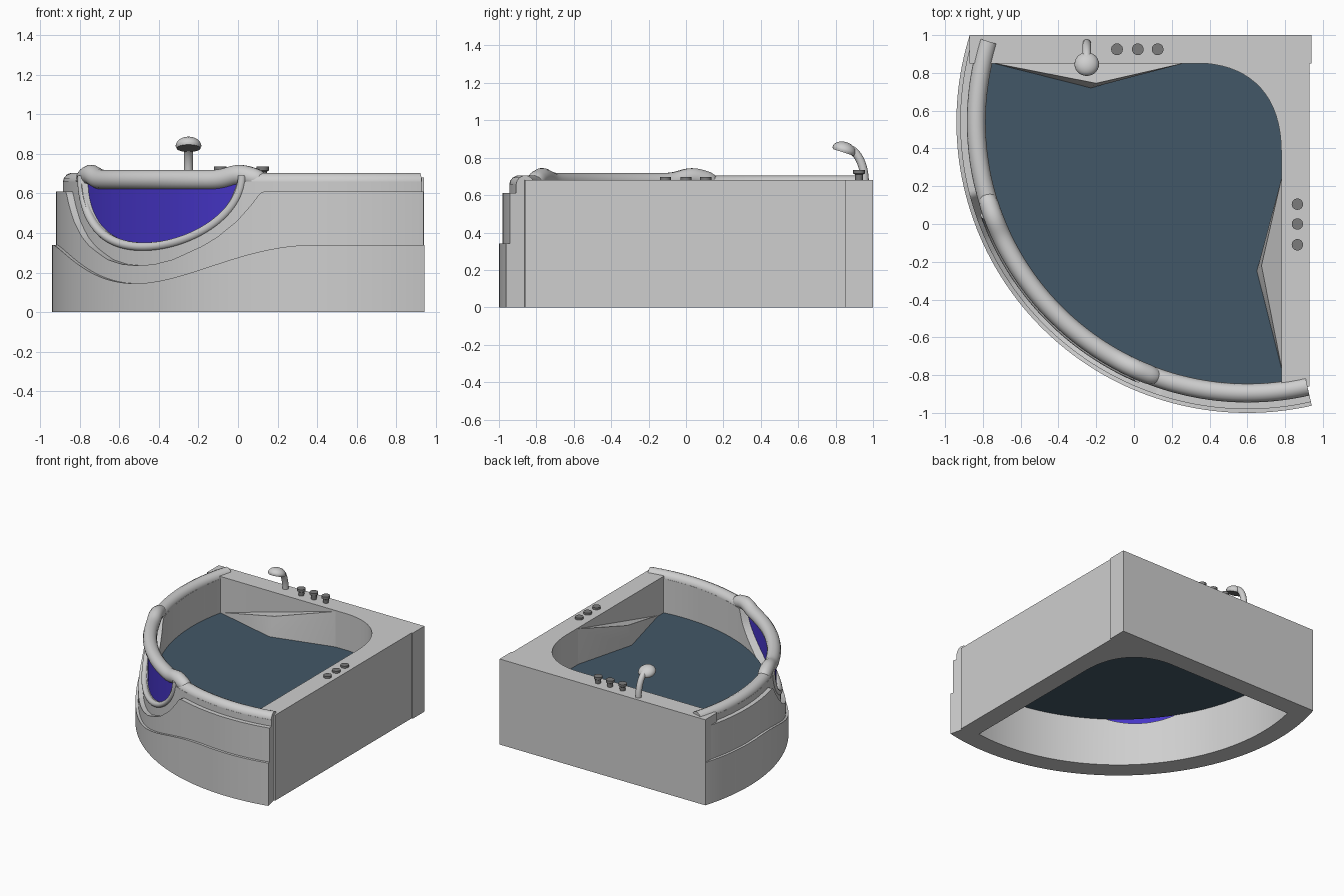
import bpy, bmesh
from math import sin, cos, pi, radians, sqrt, exp
from mathutils import Matrix, Vector

if "Cube" in bpy.data.objects:
    bpy.data.objects.remove(bpy.data.objects["Cube"], do_unlink=True)

CX, CY = 0.6, 0.54            # centre of the curved front
A0, A1, MID = 162.7, 282.8, 223.2
WATER, DECK = 0.39, 0.68


def material(name, rgb):
    m = bpy.data.materials.new(name)
    m.use_nodes = True
    m.diffuse_color = (*rgb, 1)
    m.node_tree.nodes["Principled BSDF"].inputs["Base Color"].default_value = (*rgb, 1)
    return m


SHELL = material("shell grey", (0.62, 0.62, 0.62))
DARK = material("dark fittings", (0.2, 0.2, 0.2))
WATER_MAT = material("water slate", (0.055, 0.095, 0.135))
BLUE = material("window blue", (0.06, 0.035, 0.56))


def smooth(ob):
    bpy.ops.object.select_all(action="DESELECT")
    ob.select_set(True)
    bpy.context.view_layer.objects.active = ob
    bpy.ops.object.shade_smooth_by_angle(angle=radians(35))


def finish(name, bm, *mats):
    bmesh.ops.recalc_face_normals(bm, faces=bm.faces)
    me = bpy.data.meshes.new(name)
    bm.to_mesh(me)
    bm.free()
    ob = bpy.data.objects.new(name, me)
    bpy.context.collection.objects.link(ob)
    for m in mats:
        me.materials.append(m)
    smooth(ob)
    return ob


def polar(r, deg, z=0.0):
    a = radians(deg)
    return Vector((CX + r * cos(a), CY + r * sin(a), z))


def arc_panel(name, r_in, r_out, low, high, mat, a0=A0, a1=A1, n=180):
    """Curved slab whose lower and upper edges follow functions of the angle."""
    bm = bmesh.new()
    rings = []
    for i in range(n + 1):
        a = a0 + (a1 - a0) * i / n
        d = abs(a - MID)
        lo, hi = low(d), high(d)
        rings.append([bm.verts.new(polar(r, a, z)) for r, z in
                      ((r_in, lo), (r_out, lo), (r_out, hi), (r_in, hi))])
    for p, q in zip(rings, rings[1:]):
        for k in range(4):
            j = (k + 1) % 4
            bm.faces.new((p[k], p[j], q[j], q[k]))
    bm.faces.new(rings[0])
    bm.faces.new(rings[-1])
    return finish(name, bm, mat)


def prism(name, outline, z0, z1, mat):
    bm = bmesh.new()
    face = bm.faces.new([bm.verts.new((x, y, z0)) for x, y in outline])
    top = bmesh.ops.extrude_face_region(bm, geom=[face])["geom"]
    bmesh.ops.translate(bm, vec=(0, 0, z1 - z0),
                        verts=[v for v in top if isinstance(v, bmesh.types.BMVert)])
    return finish(name, bm, mat)


def tube(name, points, radius, mat, radii=None):
    cu = bpy.data.curves.new(name, "CURVE")
    cu.dimensions = "3D"
    cu.bevel_depth, cu.bevel_resolution, cu.use_fill_caps = radius, 5, True
    sp = cu.splines.new("POLY")
    sp.points.add(len(points) - 1)
    for i, (pt, co) in enumerate(zip(sp.points, points)):
        pt.co = (*co, 1)
        pt.radius = radii[i] if radii else 1
    cu.materials.append(mat)
    ob = bpy.data.objects.new(name, cu)
    bpy.context.collection.objects.link(ob)
    bpy.ops.object.select_all(action="DESELECT")
    ob.select_set(True)
    bpy.context.view_layer.objects.active = ob
    bpy.ops.object.convert(target="MESH")
    smooth(bpy.context.object)


def lathe(name, profile, loc, tilt, *mats, base_index=0):
    bm = bmesh.new()
    vs = [bm.verts.new((r, 0, z)) for r, z in profile]
    es = [bm.edges.new(p) for p in zip(vs, vs[1:])]
    bmesh.ops.spin(bm, geom=vs + es, axis=(0, 0, 1), cent=(0, 0, 0),
                   angle=2 * pi, steps=28)
    bmesh.ops.remove_doubles(bm, verts=bm.verts, dist=1e-5)
    for f in bm.faces:
        if max(v.co.z for v in f.verts) < 0.001:
            f.material_index = base_index
    bm.transform(Matrix.Translation(loc) @ Matrix.Rotation(radians(tilt), 4, "X"))
    return finish(name, bm, *mats)


# Edge curves of the front layers, by angle from the window's middle
PANEL_EDGE = [(0, .235), (4.5, .242), (9, .265), (12.6, .30), (16, .335), (19.2, .38),
              (23.3, .46), (26.2, .54), (28, .60), (28.6, .61), (90, .61)]


def panel_edge(d):
    for (d0, z0), (d1, z1) in zip(PANEL_EDGE, PANEL_EDGE[1:]):
        if d <= d1:
            return z0 + (z1 - z0) * (d - d0) / (d1 - d0)
    return z1


def skirt_edge(d):
    return 0.145 + 0.195 * (1 - cos(pi * min(d / 39, 1))) / 2


def window_edge(d):
    return DECK - 0.335 * sqrt(max(0, 1 - (d / 22.6) ** 2))


def floor(d):
    return 0.0


arc_panel("lower_skirt", 1.47, 1.54, floor, skirt_edge, SHELL)
arc_panel("middle_panel", 1.47, 1.52, floor, panel_edge, SHELL)
arc_panel("front_wall", 1.385, 1.485, floor, lambda d: min(0.66, window_edge(d)), SHELL)
arc_panel("window", 1.445, 1.453, window_edge, lambda d: DECK, BLUE,
          MID - 22.6, MID + 22.6, 80)

# Deck along the back and left side, with a rounded inside corner
corner = []
p0, p1, p2, p3 = (Vector(p) for p in ((.38, .85), (.62, .83), (.78, .68), (.78, .38)))
for i in range(17):
    t = i / 16
    corner.append(tuple(p0 * (1 - t) ** 3 + p1 * 3 * t * (1 - t) ** 2
                        + p2 * 3 * t * t * (1 - t) + p3 * t ** 3))
prism("deck", [(.94, 1), (-.87, 1), (-.87, .85)] + corner
      + [(.78, -.89), (.93, -.86), (.93, .85), (.94, .85)], 0, DECK, SHELL)

# Water surface fills the opening
arc = [tuple(polar(1.388, 282 - i * 2)[:2]) for i in range(61)]
arc = [p for p in arc if p[0] < .78 and p[1] < .85]
prism("water", [(-.755, .851)] + corner + [(.781, -.836)] + arc, WATER - .006, WATER, WATER_MAT)

# Sloping armrests on the two straight sides
ARM = [(-.76, 0, WATER), (.28, 0, DECK - .003), (-.2, .11, .55), (-.23, .135, WATER - .004),
       (-.76, 0, WATER - .004), (.28, 0, WATER - .004)]
for name, place in (("back_armrest", lambda t, d, z: (t, .855 - d, z)),
                    ("side_armrest", lambda t, d, z: (.785 - d, t - .02, z))):
    bm = bmesh.new()
    for p in ARM:
        bm.verts.new(place(*p))
    bmesh.ops.convex_hull(bm, input=bm.verts)
    finish(name, bm, SHELL)

# Handrails on top of the front wall
for name, a, b in (("right_rail", A0, 197), ("left_rail", 249, A1)):
    tube(name, [polar(1.435, a + (b - a) * i / 30, .655) for i in range(31)], .05, SHELL)
path, radii = [], []
for i in range(81):
    off = -28.2 + 56.4 * i / 80
    d = abs(off)
    path.append(polar(1.435, MID + off, .668 + .026 * exp(-((d - 22.5) / 3.2) ** 2)))
    radii.append(sqrt(max(.05, 1 - (max(0, d - 25.2) / 3.2) ** 2)))
tube("middle_rail", path, .051, SHELL, radii)

# Raised rim around the window
tube("window_rim", [polar(1.475, MID + 23.7 * cos(pi * i / 64), .69 - .36 * sin(pi * i / 64))
                    for i in range(65)], .022, SHELL)

# Control knobs
for i, x in enumerate((-.09, .02, .125)):
    lathe(f"back_knob_{i + 1}", [(0, 0), (.02, 0), (.022, .03), (.031, .036), (.031, .055),
                                 (0, .055)], (x, .925, DECK), 0, DARK)
for i, y in enumerate((-.11, 0, .105)):
    lathe(f"side_knob_{i + 1}", [(0, 0), (.03, 0), (.03, .016), (0, .016)],
          (.865, y, DECK), 0, DARK)

# Shower spout and head
tube("shower_pipe", [(-.25, .955 - .1 * (1 - cos(t)), .67 + .18 * sin(t))
                     for t in (pi / 2 * i / 16 for i in range(17))], .023, SHELL)
dome = [(.065 * cos(pi / 2 * i / 10), .012 + .045 * sin(pi / 2 * i / 10)) for i in range(10)]
lathe("shower_head", [(0, 0), (.06, 0)] + dome + [(0, .057)], (-.25, .842, .828), -18,
      SHELL, DARK, base_index=1)
